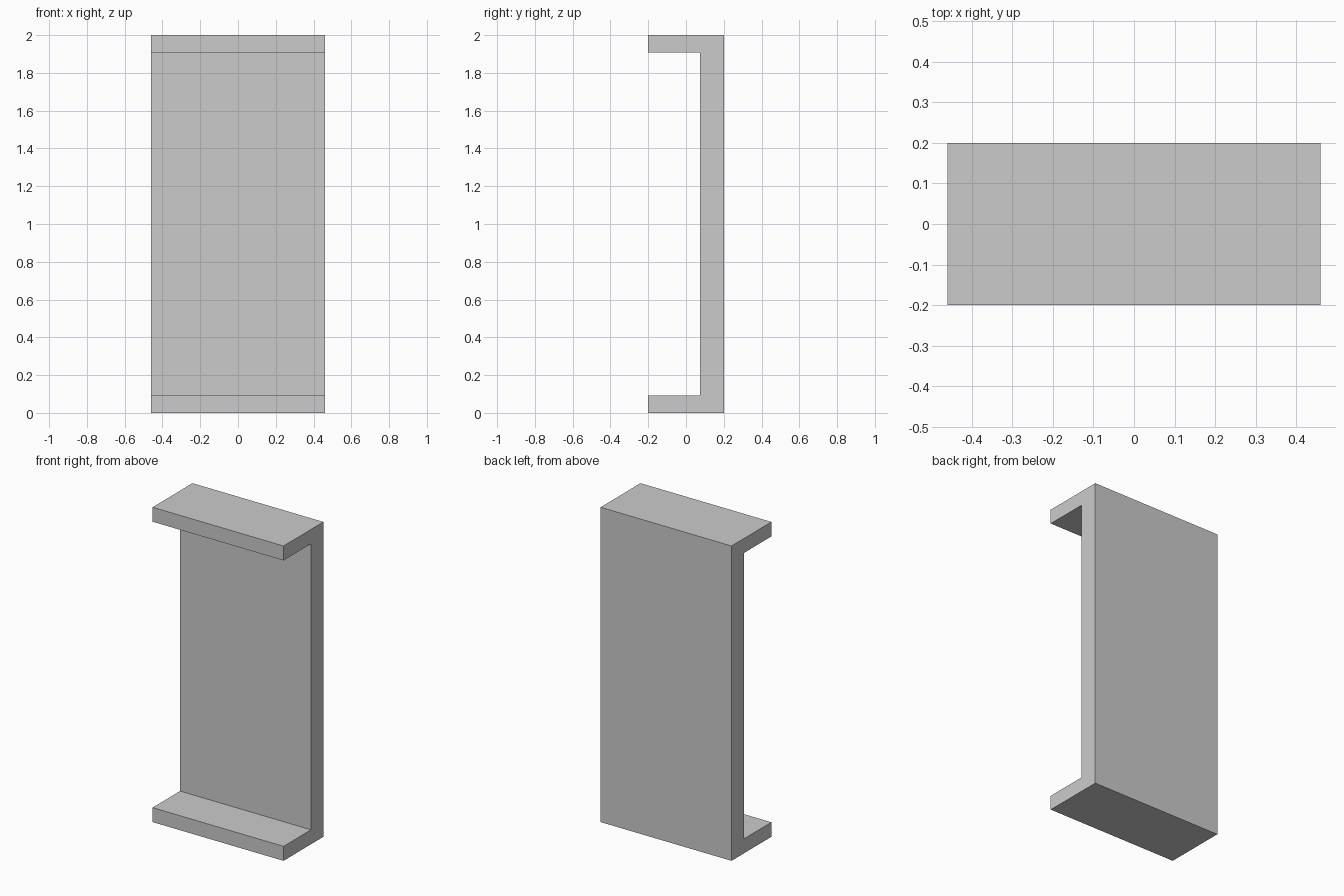
import bpy, bmesh

if "Cube" in bpy.data.objects:
    bpy.data.objects.remove(bpy.data.objects["Cube"])

HALF_W, HALF_D, HEIGHT = 0.46, 0.2, 2.0
FLANGE, WEB_Y = 0.092, 0.075

# C-shaped side profile (y, z)
profile = [
    (-HALF_D, 0), (HALF_D, 0), (HALF_D, HEIGHT), (-HALF_D, HEIGHT),
    (-HALF_D, HEIGHT - FLANGE), (WEB_Y, HEIGHT - FLANGE),
    (WEB_Y, FLANGE), (-HALF_D, FLANGE),
]

# Channel panel: profile extruded across the width
bm = bmesh.new()
face = bm.faces.new([bm.verts.new((-HALF_W, y, z)) for y, z in profile])
result = bmesh.ops.extrude_face_region(bm, geom=[face])
moved = [v for v in result["geom"] if isinstance(v, bmesh.types.BMVert)]
bmesh.ops.translate(bm, verts=moved, vec=(2 * HALF_W, 0, 0))
bmesh.ops.recalc_face_normals(bm, faces=bm.faces)

mesh = bpy.data.meshes.new("channel_panel")
bm.to_mesh(mesh)
bm.free()
panel = bpy.data.objects.new("channel_panel", mesh)
bpy.context.collection.objects.link(panel)
